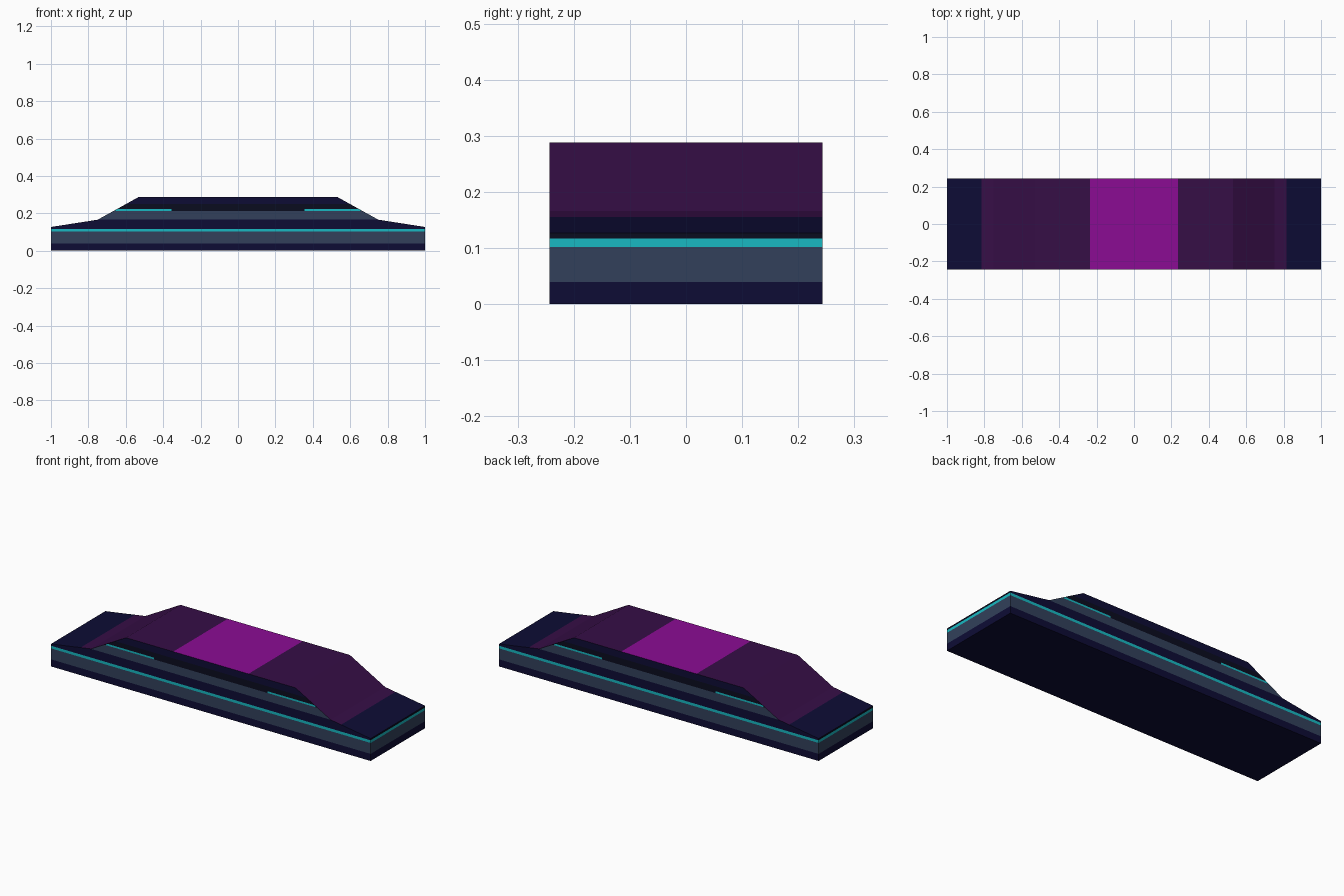
import bpy, bmesh
from mathutils import Vector

if "Cube" in bpy.data.objects:
    bpy.data.objects.remove(bpy.data.objects["Cube"])

HALF_Y = 0.243


def material(name, hex_code):
    """Flat material from an sRGB hex colour."""
    def lin(i):
        c = int(hex_code[i:i + 2], 16) / 255
        return c / 12.92 if c <= 0.04045 else ((c + 0.055) / 1.055) ** 2.4
    m = bpy.data.materials.new(name)
    m.diffuse_color = (lin(0), lin(2), lin(4), 1)
    m.use_nodes = True
    m.node_tree.nodes["Principled BSDF"].inputs["Base Color"].default_value = m.diffuse_color
    return m


NAVY, BLACK, SLATE, TEAL, PLUM, PURPLE = range(6)
MATERIALS = [material("navy", "0D0C35"), material("near_black", "0A0C1F"),
             material("slate", "32405B"), material("teal", "18B9C2"),
             material("dark_plum", "360E46"), material("bright_purple", "8B0C94")]


def build(name, profile, z_cuts, x_cuts, rule, hidden):
    """Extrude an x-z profile across y, cut it along the colour borders, paint by rule."""
    bm = bmesh.new()
    face = bm.faces.new([bm.verts.new((x, -HALF_Y, z)) for x, z in profile])
    out = bmesh.ops.extrude_face_region(bm, geom=[face])
    moved = [v for v in out["geom"] if isinstance(v, bmesh.types.BMVert)]
    bmesh.ops.translate(bm, verts=moved, vec=(0, 2 * HALF_Y, 0))
    bmesh.ops.recalc_face_normals(bm, faces=bm.faces)
    planes = [((0, 0, z), (0, 0, 1)) for z in z_cuts]
    planes += [((s * x, 0, 0), (1, 0, 0)) for x in x_cuts for s in (-1, 1)]
    for co, no in planes:
        bmesh.ops.bisect_plane(bm, geom=bm.verts[:] + bm.edges[:] + bm.faces[:],
                               dist=1e-5, plane_co=Vector(co), plane_no=Vector(no))
    # drop the hidden faces where the two parts meet
    bm.normal_update()
    bmesh.ops.delete(bm, geom=[f for f in bm.faces if hidden(f.calc_center_median(), f.normal)],
                     context="FACES")
    for f in bm.faces:
        f.material_index = rule(f.calc_center_median(), f.normal)
    mesh = bpy.data.meshes.new(name)
    bm.to_mesh(mesh)
    bm.free()
    for m in MATERIALS:
        mesh.materials.append(m)
    obj = bpy.data.objects.new(name, mesh)
    bpy.context.collection.objects.link(obj)


def hull_colour(c, n):
    if n.z > 0.5:                       # sloping hoods
        return PLUM if abs(c.x) < 0.815 else NAVY
    if n.z < -0.5 or c.z < 0.04:
        return NAVY
    if c.z < 0.102:
        return SLATE
    if c.z < 0.117:
        return TEAL
    return BLACK if abs(n.x) > 0.5 else NAVY


def cabin_colour(c, n):
    if abs(n.y) < 0.5:                  # roof and sloping ends
        return PURPLE if abs(c.x) < 0.235 else PLUM
    if c.z < 0.212:
        return SLATE
    if c.z < 0.222 and 0.355 < abs(c.x) < 0.655:
        return TEAL
    return BLACK if c.z < 0.25 else NAVY


# Lower hull with its two shallow hoods
build("lower_hull",
      [(-1, 0), (1, 0), (1, 0.127), (0.75, 0.166), (-0.75, 0.166), (-1, 0.127)],
      [0.04, 0.102, 0.117], [0.75, 0.815], hull_colour,
      lambda c, n: n.z > 0.9 and abs(c.x) < 0.75 and c.z > 0.165)

# Upper cabin with side window bands
build("upper_cabin",
      [(-0.75, 0.166), (0.75, 0.166), (0.53, 0.288), (-0.53, 0.288)],
      [0.212, 0.222, 0.25], [0.235, 0.355, 0.655], cabin_colour,
      lambda c, n: n.z < -0.9)
